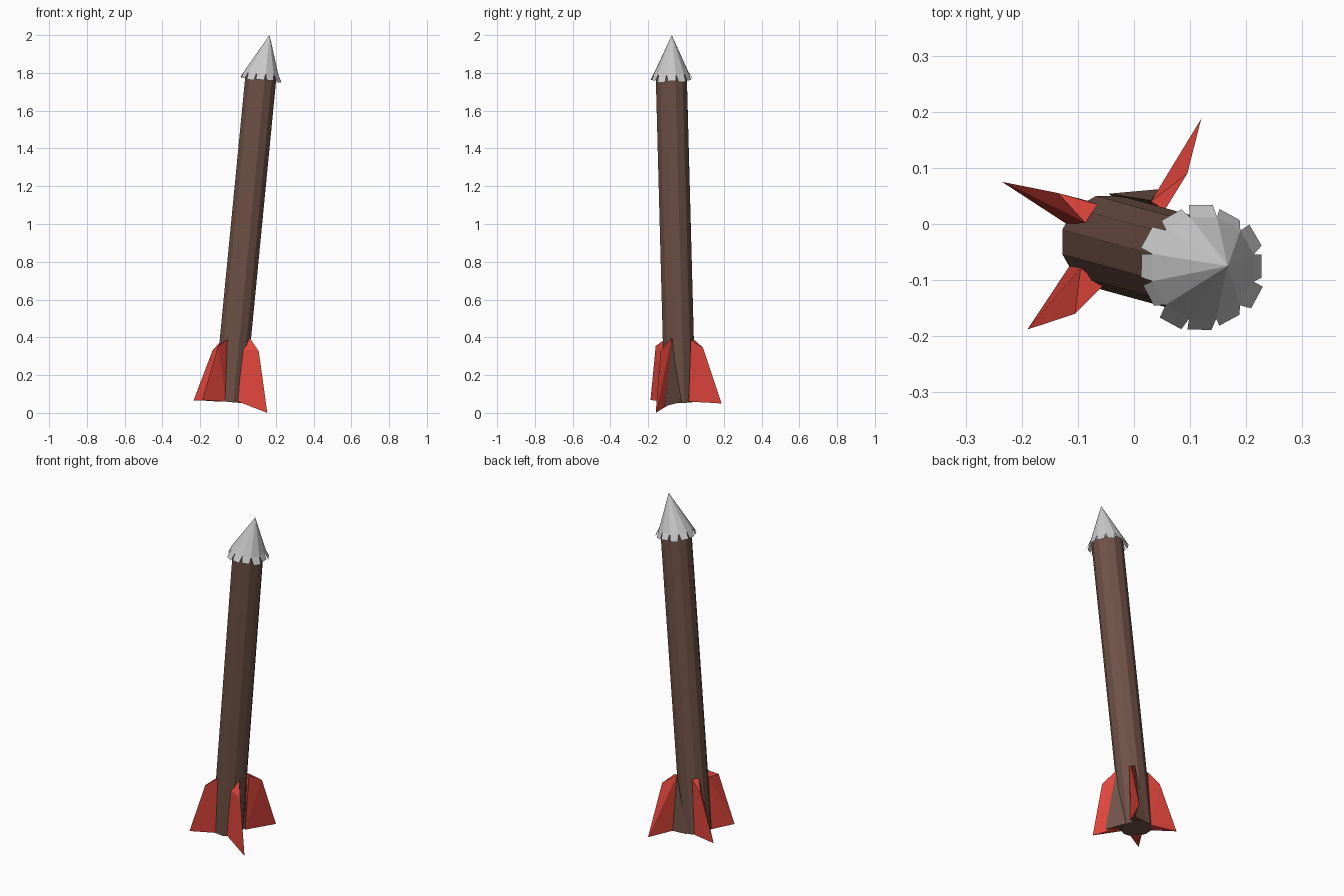
import bpy, bmesh, random
from math import pi, cos, sin
from mathutils import Vector

if "Cube" in bpy.data.objects:
    bpy.data.objects.remove(bpy.data.objects["Cube"])

random.seed(4)
N = 12
BOTTOM = Vector((-0.046, -0.032, 0.06))
TOP = Vector((0.122, -0.078, 1.79))
TILT = (TOP - BOTTOM).to_track_quat('Z', 'X')


def material(name, rgb):
    m = bpy.data.materials.new(name)
    m.diffuse_color = (*rgb, 1)
    m.use_nodes = True
    m.node_tree.nodes["Principled BSDF"].inputs["Base Color"].default_value = m.diffuse_color
    return m


BROWN = material("brown", (0.16, 0.085, 0.062))
RED = material("red", (0.75, 0.06, 0.045))


def finish(name, bm, mat=None, closed=True):
    if closed:
        bmesh.ops.recalc_face_normals(bm, faces=bm.faces)
    me = bpy.data.meshes.new(name)
    bm.to_mesh(me)
    bm.free()
    ob = bpy.data.objects.new(name, me)
    bpy.context.collection.objects.link(ob)
    if mat:
        me.materials.append(mat)


def ring_point(centre, r, a, drop=0.0):
    return centre + TILT @ Vector((r * cos(a), r * sin(a), -drop))


def hull(name, pts, mat):
    bm = bmesh.new()
    for p in pts:
        bm.verts.new(p)
    res = bmesh.ops.convex_hull(bm, input=bm.verts)
    junk = {e for e in res["geom_interior"] + res["geom_unused"]
            if isinstance(e, bmesh.types.BMVert)}
    bmesh.ops.delete(bm, geom=list(junk), context='VERTS')
    finish(name, bm, mat)


# leaning body tube
bm = bmesh.new()
rings = [[bm.verts.new(ring_point(c, 0.085, 2 * pi * i / N)) for i in range(N)]
         for c in (BOTTOM, TOP)]
for i in range(N):
    j = (i + 1) % N
    bm.faces.new((rings[0][i], rings[0][j], rings[1][j], rings[1][i]))
bm.faces.new(rings[0][::-1])
bm.faces.new(rings[1])
finish("body", bm, BROWN)

# nose cone, tip slightly off the axis, with flared tabs around the rim
bm = bmesh.new()
base = Vector((0.123, -0.078, 1.80))
tip = bm.verts.new((0.167, -0.075, 2.0))
rim = [bm.verts.new(ring_point(base, 0.094, 2 * pi * i / N)) for i in range(N)]
for i in range(N):
    a, b = rim[i], rim[(i + 1) % N]
    bm.faces.new((a, b, tip))
    mid = 2 * pi * (i + 0.5) / N
    skew = random.uniform(-0.04, 0.04)
    r = random.uniform(0.108, 0.118)
    drop = random.uniform(0.03, 0.042)
    q = [bm.verts.new(ring_point(base, r, mid + skew + s * 0.19, drop)) for s in (-1, 1)]
    bm.faces.new((a, q[0], q[1], b))
finish("nose_cone", bm, closed=False)

# four wedge fins: two upper root, two lower root, upper outer, lower tip
fins = {
    "fin_front_left": [(-0.055, -0.11, .39), (-0.095, -0.078, .365), (-0.115, -0.075, .06),
                       (-0.065, -0.11, .06), (-0.105, -0.16, .355), (-0.19, -0.188, .068)],
    "fin_back_left": [(-0.065, 0.035, .39), (-0.087, 0.002, .385), (-0.12, 0.0, .063),
                      (-0.085, 0.042, .063), (-0.135, 0.055, .33), (-0.235, 0.075, .066)],
    "fin_back_right": [(0.03, 0.04, .39), (0.055, 0.025, .385), (0.045, 0.06, .06),
                       (0.038, 0.014, .06), (0.095, 0.09, .345), (0.12, 0.188, .05)],
    "fin_front_right": [(0.06, -0.075, .40), (0.022, -0.105, .34), (0.0, -0.105, .06),
                        (0.045, -0.08, .05), (0.11, -0.135, .325), (0.155, -0.16, .0)],
}
for name, pts in fins.items():
    hull(name, pts, RED)

# brown webs between the body and the right-hand fins
hull("web_back", [(0.03, 0.042, .39), (-0.045, 0.054, .06), (0.045, 0.062, .06),
                  (0.02, 0.0, .06)], BROWN)
hull("web_front", [(0.062, -0.072, .40), (0.03, -0.015, .06), (0.105, -0.115, .035),
                   (0.01, -0.08, .06)], BROWN)
